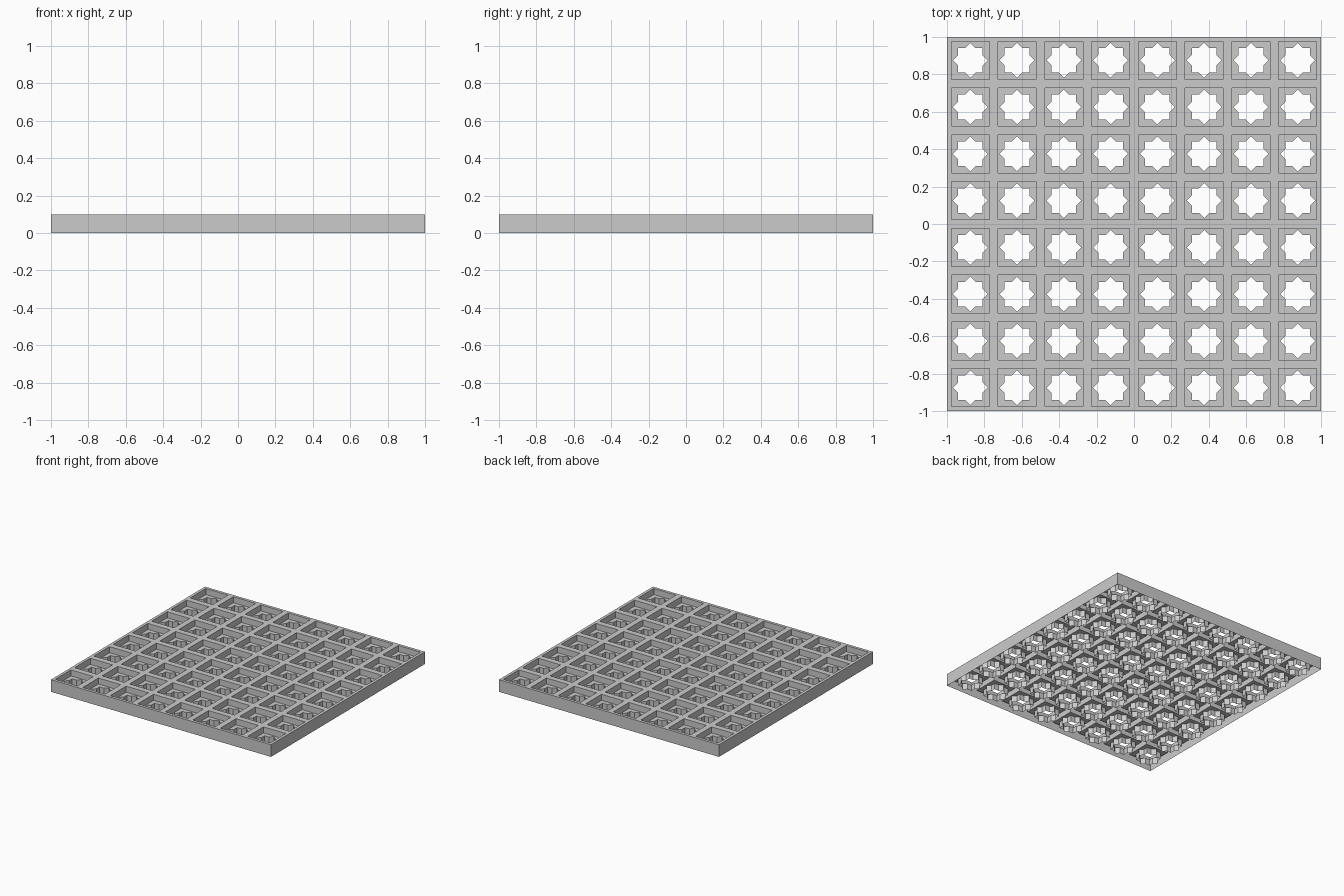
import bpy
import bmesh
from math import cos, sin, pi

cube = bpy.data.objects.get("Cube")
if cube:
    bpy.data.objects.remove(cube, do_unlink=True)

COUNT = 8
CELL = 2 / COUNT
TOP, FLOOR = 0.1, 0.05
WELL_HALF = 0.1015
STAR_TIP = 0.0935
STAR_NOTCH = STAR_TIP * cos(pi / 4) / cos(pi / 8)
ANGLES = [i * pi / 8 for i in range(16)]

grey = bpy.data.materials.new("plain grey")
grey.use_nodes = True
grey.diffuse_color = (0.6, 0.6, 0.6, 1)
grey.node_tree.nodes["Principled BSDF"].inputs["Base Color"].default_value = grey.diffuse_color


def square(half, z):
    """Square outline with points in the same directions as the star."""
    points = []
    for a in ANGLES:
        r = half / max(abs(cos(a)), abs(sin(a)))
        points.append((r * cos(a), r * sin(a), z))
    return points


def star(z):
    """Eight-pointed star made of two overlapping squares."""
    radii = [STAR_TIP, STAR_NOTCH] * 8
    return [(r * cos(a), r * sin(a), z) for r, a in zip(radii, ANGLES)]


def sheet(name, outlines, centre=(0, 0, 0)):
    """Join successive outlines into an open thin sheet."""
    bm = bmesh.new()
    rings = [[bm.verts.new(p) for p in outline] for outline in outlines]
    for a, b in zip(rings, rings[1:]):
        for i in range(len(a)):
            j = (i + 1) % len(a)
            bm.faces.new((a[i], a[j], b[j], b[i]))
    mesh = bpy.data.meshes.new(name)
    bm.to_mesh(mesh)
    bm.free()
    mesh.materials.append(grey)
    obj = bpy.data.objects.new(name, mesh)
    obj.location = centre
    bpy.context.collection.objects.link(obj)
    return obj


# Grid of square wells, each with a star-shaped tube through its floor
start = -1 + CELL / 2
grid = sheet("well_grid", [
    square(CELL / 2, TOP),
    square(WELL_HALF, TOP),
    square(WELL_HALF, FLOOR),
    star(FLOOR),
    star(0),
], (start, start, 0))
for axis in range(2):
    array = grid.modifiers.new("repeat", 'ARRAY')
    array.count = COUNT
    array.use_relative_offset = False
    array.use_constant_offset = True
    offset = [0, 0, 0]
    offset[axis] = CELL
    array.constant_offset_displace = offset
    array.use_merge_vertices = True
    array.merge_threshold = 0.0005

# Outer skirt around the panel
sheet("outer_skirt", [square(1, 0), square(1, TOP)])
